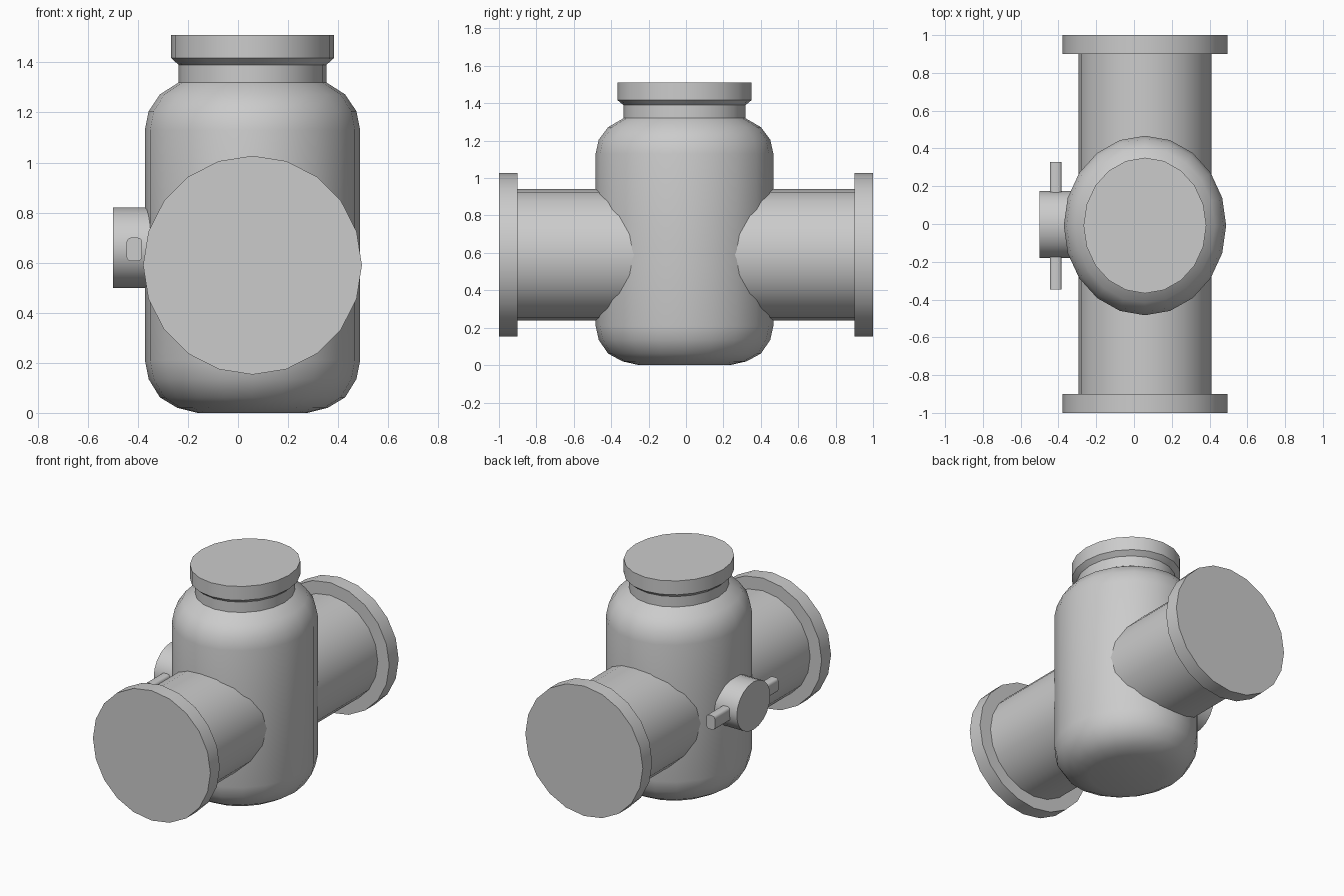
import bpy, bmesh, math
from mathutils import Matrix, Vector

cube = bpy.data.objects.get("Cube")
if cube:
    bpy.data.objects.remove(cube, do_unlink=True)

SIDES = 20
CX, CY = 0.058, -0.008      # axis of the vessel
PIPE_Z = 0.59

grey = bpy.data.materials.new("plain_grey")
grey.use_nodes = True
grey.diffuse_color = (0.6, 0.6, 0.6, 1)
grey.node_tree.nodes["Principled BSDF"].inputs["Base Color"].default_value = (0.6, 0.6, 0.6, 1)


def finish(bm, name):
    """Turn the bmesh into a shaded, coloured object."""
    bmesh.ops.recalc_face_normals(bm, faces=bm.faces[:])
    mesh = bpy.data.meshes.new(name)
    bm.to_mesh(mesh)
    bm.free()
    mesh.materials.append(grey)
    obj = bpy.data.objects.new(name, mesh)
    bpy.context.collection.objects.link(obj)
    bpy.ops.object.select_all(action='DESELECT')
    obj.select_set(True)
    bpy.context.view_layer.objects.active = obj
    bpy.ops.object.shade_smooth_by_angle(angle=math.radians(35))
    return obj


def lathe(name, profile, matrix, stretch=1.0):
    """Revolve (radius, height) points about z, cap both ends, then place."""
    bm = bmesh.new()
    rings = []
    for r, h in profile:
        ring = []
        for i in range(SIDES):
            a = math.tau * i / SIDES
            co = Vector((r * math.cos(a), r * stretch * math.sin(a), h))
            ring.append(bm.verts.new(matrix @ co))
        rings.append(ring)
    for low, high in zip(rings, rings[1:]):
        for i in range(SIDES):
            j = (i + 1) % SIDES
            bm.faces.new((low[i], low[j], high[j], high[i]))
    bm.faces.new(rings[0][::-1])
    bm.faces.new(rings[-1])
    return finish(bm, name)


# Upright vessel: rounded base, straight wall, shoulder, neck and flared cap
vessel = [(0.22, 0), (0.30, 0.02), (0.37, 0.062), (0.415, 0.135), (0.43, 0.21),
          (0.43, 1.13), (0.415, 1.205), (0.37, 1.272), (0.295, 1.32),
          (0.295, 1.39), (0.325, 1.417), (0.325, 1.51)]
lathe("vessel_body", vessel, Matrix.Translation((CX, CY, 0)), 1.105)

# Through pipe with an end flange on the front and back
for label, side in (("front", 1), ("back", -1)):
    place = Matrix.Translation((CX, 0, PIPE_Z)) @ Matrix.Rotation(side * math.pi / 2, 4, 'X')
    lathe(label + "_pipe", [(0.352, 0.02), (0.352, 0.9), (0.437, 0.9), (0.437, 1.0)], place)

# Round valve knob on the side
place = Matrix.Translation((0, -0.003, 0.66)) @ Matrix.Rotation(-math.pi / 2, 4, 'Y')
lathe("valve_knob", [(0.161, 0.3), (0.161, 0.5)], place, 1.105)

# Handle bar through the knob, long edges rounded
bm = bmesh.new()
bmesh.ops.create_cube(bm, size=1, matrix=Matrix.Translation((-0.414, CY, 0.653))
                      @ Matrix.Diagonal((0.062, 0.675, 0.094, 1)))
long_edges = [e for e in bm.edges if abs(e.verts[0].co.y - e.verts[1].co.y) > 0.5]
bmesh.ops.bevel(bm, geom=long_edges, offset=0.018, segments=3, profile=0.5, affect='EDGES')
finish(bm, "valve_handle")
